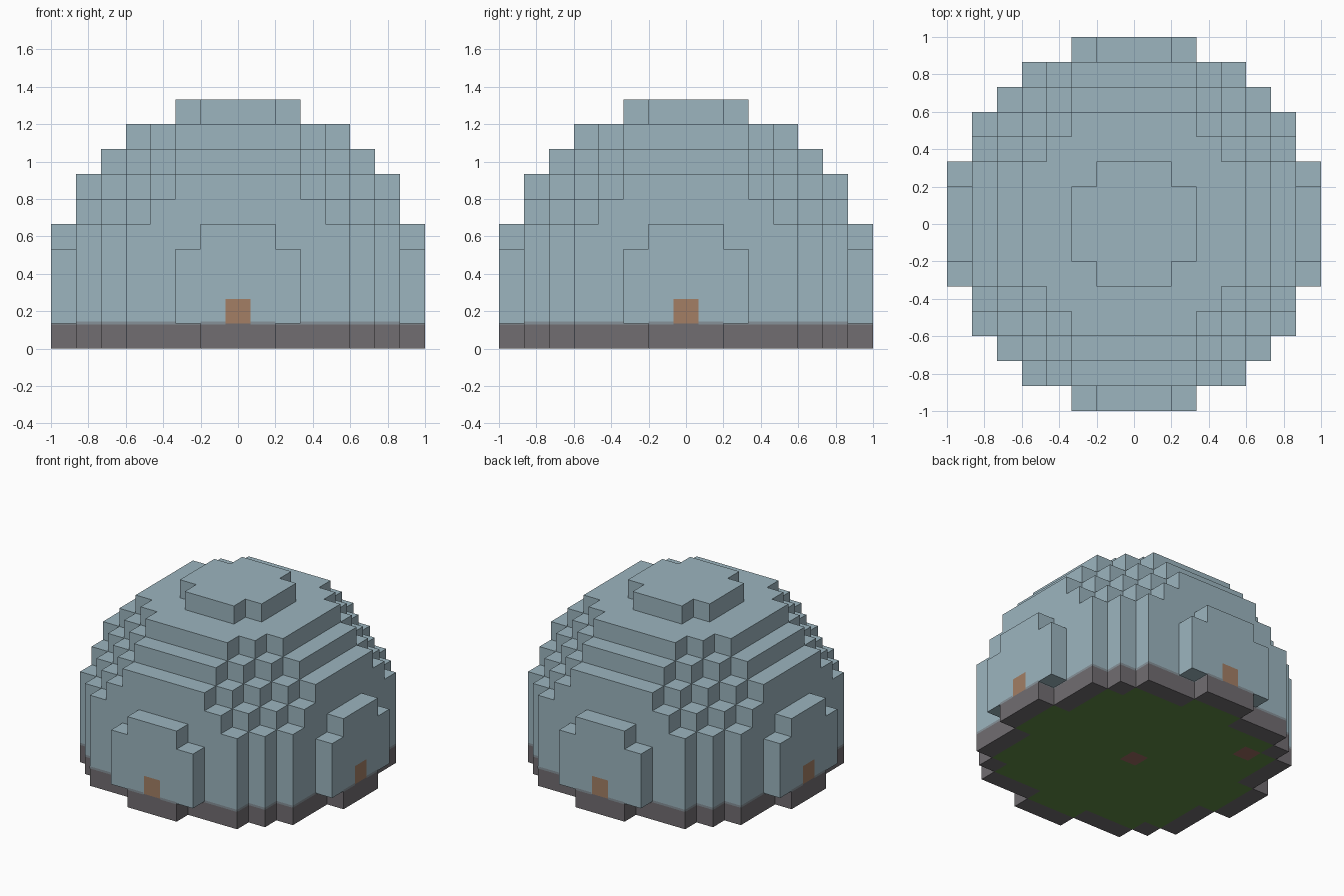
import bpy, bmesh
from mathutils import Vector

cube = bpy.data.objects.get("Cube")
if cube:
    bpy.data.objects.remove(cube, do_unlink=True)

U = 2 / 15          # block size
RADIUS = 7.5        # dome radius in blocks
MID = 2             # layer holding the centre of the ball
LAYERS = 10


def material(name, rgb):
    m = bpy.data.materials.new(name)
    m.use_nodes = True
    m.diffuse_color = (*rgb, 1)
    m.node_tree.nodes["Principled BSDF"].inputs["Base Color"].default_value = (*rgb, 1)
    return m


ice = material("pale_blue", (0.332, 0.462, 0.521))
stone = material("stone_grey", (0.165, 0.153, 0.165))
seam = material("seam_grey", (0.24, 0.285, 0.315))
wood = material("door_brown", (0.366, 0.212, 0.130))
grass = material("grass_green", (0.115, 0.255, 0.061))
clay = material("clay_red", (0.33, 0.144, 0.117))

SIDES = [Vector(v) for v in ((1, 0, 0), (-1, 0, 0), (0, 1, 0), (0, -1, 0), (0, 0, 1), (0, 0, -1))]


def solid(c):
    x, y, z = c
    return 0 <= z < LAYERS and x * x + y * y + (z - MID) ** 2 <= RADIUS ** 2


def block_part(name, cells, mats, pick=lambda c, n: 0):
    """Outer skin of a set of blocks; pick gives each face its material slot."""
    bm = bmesh.new()
    for c in cells:
        for n in SIDES:
            if solid(c + n):
                continue
            u = Vector((n.y, n.z, n.x))
            v = n.cross(u)
            mid = c + Vector((0, 0, 0.5)) + n / 2
            corners = [mid + (u * a + v * b) / 2 for a, b in ((-1, -1), (1, -1), (1, 1), (-1, 1))]
            face = bm.faces.new([bm.verts.new(p * U) for p in corners])
            face.material_index = pick(c, n)
    bmesh.ops.remove_doubles(bm, verts=bm.verts, dist=0.001)
    bmesh.ops.dissolve_limit(bm, angle_limit=0.01, verts=bm.verts, edges=bm.edges,
                             delimit={'MATERIAL'})
    return finish(name, bm, mats)


def finish(name, bm, mats):
    mesh = bpy.data.meshes.new(name)
    bm.to_mesh(mesh)
    bm.free()
    for m in mats:
        mesh.materials.append(m)
    ob = bpy.data.objects.new(name, mesh)
    bpy.context.collection.objects.link(ob)
    return ob


span = range(-7, 8)
blocks = [Vector((x, y, z)) for z in range(LAYERS) for x in span for y in span if solid((x, y, z))]

# Dome with a one-block door in the middle of each side


def dome_slot(c, n):
    return 1 if c.z == 1 and n.z == 0 and max(abs(c.x), abs(c.y)) == 7 and c.x * c.y == 0 else 0


block_part("dome", [c for c in blocks if c.z > 0], [ice, wood], dome_slot)

# Stone foundation ring around a grass floor with two clay blocks


def base_slot(c, n):
    if n.z == 0 or not all(solid(c + s) for s in SIDES[:4]):
        return 0
    return 2 if (c.x, c.y) in ((0, 0), (-4, 4)) else 1


block_part("foundation", [c for c in blocks if c.z == 0], [stone, grass, clay], base_slot)

# Thin seam strip where the dome meets the foundation, open at the doors
bm = bmesh.new()
for c in blocks:
    for n in SIDES[:4]:
        if c.z or solid(c + n) or dome_slot(c + Vector((0, 0, 1)), n):
            continue
        t = n.cross(Vector((0, 0, 1)))
        mid = c + n * 0.51
        mid.z = 1
        pts = [mid + t * a / 2 + Vector((0, 0, b)) for a, b in ((1, -0.04), (-1, -0.04), (-1, 0.08), (1, 0.08))]
        bm.faces.new([bm.verts.new(p * U) for p in pts])
bmesh.ops.recalc_face_normals(bm, faces=bm.faces)
for f in bm.faces:
    centre = f.calc_center_median()
    if solid((round(centre.x / U + f.normal.x / 2), round(centre.y / U + f.normal.y / 2), 0)):
        f.normal_flip()
finish("seam_strip", bm, [seam])
